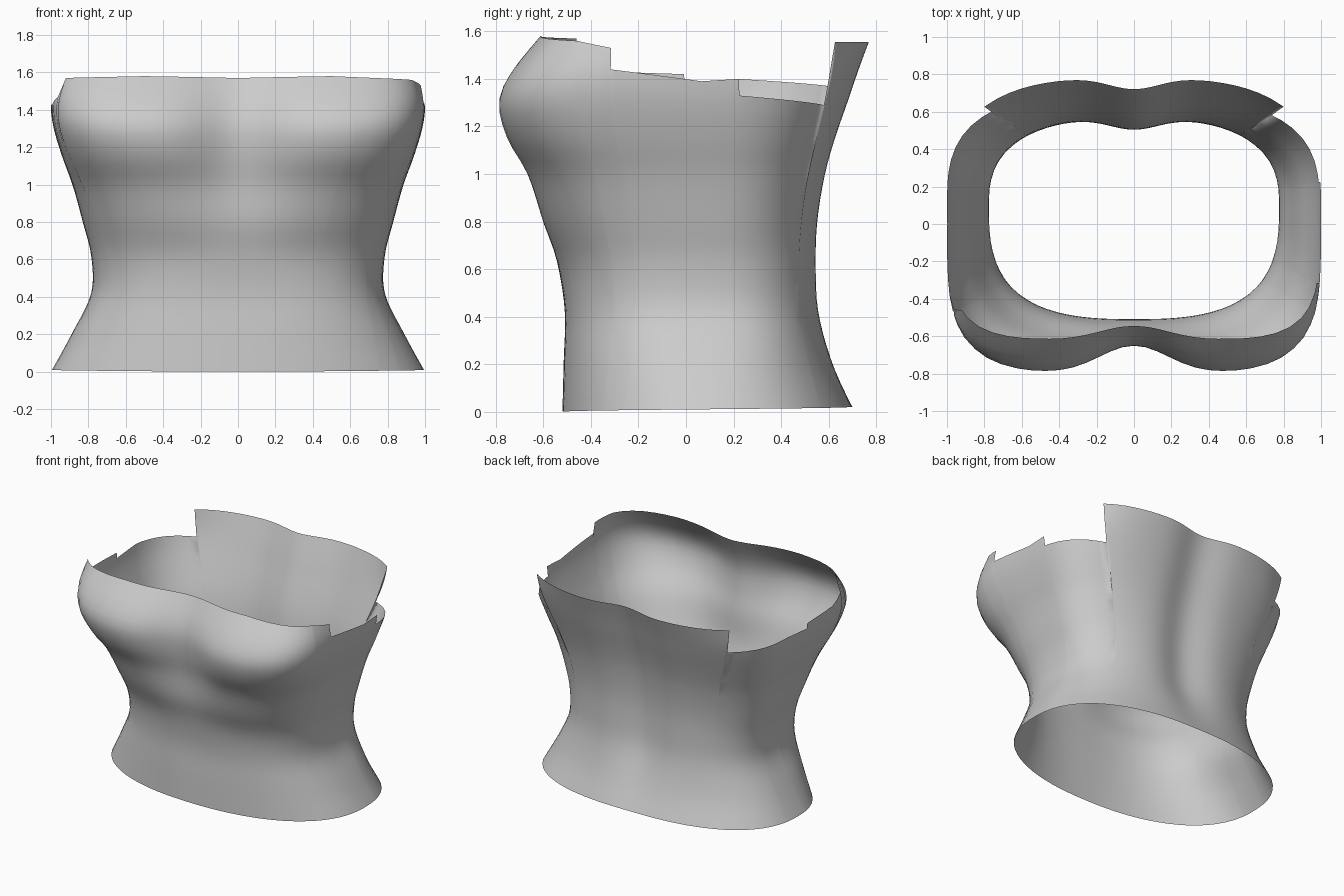
import bpy, bmesh
from math import sin, cos, pi, radians, exp

cube = bpy.data.objects.get("Cube")
if cube:
    bpy.data.objects.remove(cube)

CENTRE_Y = 0.1
ROWS, COLS = 30, 90

# Body sections: height, half width,
# front depth, squareness, groove, then back depth, squareness, groove
SECTIONS = [
    (0.0, 1.0, 0.62, 2.3, 0, 0.61, 2.4, 0),
    (0.2, 0.89, 0.615, 2.5, 0, 0.53, 2.4, 0.02),
    (0.42, 0.785, 0.61, 2.8, 0, 0.475, 2.6, 0.05),
    (0.62, 0.785, 0.64, 2.9, 0, 0.465, 2.6, 0.06),
    (0.8, 0.83, 0.72, 3, 0.03, 0.47, 2.6, 0.06),
    (1.0, 0.885, 0.79, 3.4, 0.08, 0.50, 2.7, 0.06),
    (1.15, 0.94, 0.87, 4, 0.13, 0.54, 2.8, 0.06),
    (1.3, 0.985, 0.9, 4.5, 0.15, 0.59, 2.9, 0.06),
    (1.42, 1.0, 0.85, 4.8, 0.13, 0.63, 3, 0.06),
    (1.58, 0.98, 0.72, 5, 0.08, 0.69, 3, 0.06),
]

# Upper edge: angle in degrees and height; close pairs make the steps
RIM = [
    (-90, 1.57), (-55, 1.58), (-31, 1.56), (-23, 1.53), (-22.8, 1.44),
    (-2, 1.39), (7, 1.4), (7.2, 1.33), (33.2, 1.29), (33.4, 1.555),
    (146.6, 1.555), (146.8, 1.37), (173, 1.4), (186, 1.38), (186.2, 1.42),
    (203, 1.43), (210, 1.47), (211.4, 1.57), (235, 1.58), (270, 1.57),
]


def section_at(z):
    """Smooth interpolation of the section parameters."""
    last = len(SECTIONS) - 2
    i = max([k for k in range(last + 1) if SECTIONS[k][0] <= z], default=0)
    b, c = SECTIONS[i], SECTIONS[i + 1]
    a, d = SECTIONS[max(i - 1, 0)], SECTIONS[min(i + 2, last + 1)]
    h = c[0] - b[0]
    u = (z - b[0]) / h
    out = []
    for k in range(1, len(b)):
        m0 = h * (c[k] - a[k]) / (c[0] - a[0])
        m1 = h * (d[k] - b[k]) / (d[0] - b[0])
        out.append(b[k] * (1 + 2 * u) * (1 - u) ** 2 + m0 * u * (1 - u) ** 2
                   + c[k] * u * u * (3 - 2 * u) + m1 * u * u * (u - 1))
    return out


def surface(angle, z):
    """Rounded-square outline with a soft centre groove front and back."""
    width, fd, fn, fg, bd, bn, bg = section_at(z)
    c, s = cos(angle), sin(angle)
    depth, n, groove, spread = (fd, fn, fg, 0.26) if s < 0 else (bd, bn, bg, 0.19)
    r = ((abs(c) / width) ** n + (abs(s) / depth) ** n) ** (-1 / n)
    x, y = r * c, r * s
    dent = groove * exp(-(x / spread) ** 2)
    y += dent if s < 0 else -dent
    return x, y + CENTRE_Y, z


def rim_height(deg):
    for (a, za), (b, zb) in zip(RIM, RIM[1:]):
        if a <= deg <= b:
            return za + (zb - za) * (deg - a) / (b - a)


# Fabric shell, open at the top and bottom
angles = {-90 + 360 * i / COLS for i in range(COLS)} | {a for a, _ in RIM[:-1]}
bm = bmesh.new()
columns = []
for deg in sorted(angles):
    t = radians(deg)
    low, high = 0.01 + 0.01 * sin(t), rim_height(deg)
    columns.append([bm.verts.new(surface(t, low + (high - low) * k / ROWS))
                    for k in range(ROWS + 1)])
for left, right in zip(columns, columns[1:] + columns[:1]):
    for k in range(ROWS):
        bm.faces.new((left[k], right[k], right[k + 1], left[k + 1])).smooth = True

mesh = bpy.data.meshes.new("strapless_top")
bm.to_mesh(mesh)
bm.free()
top = bpy.data.objects.new("strapless_top", mesh)
bpy.context.collection.objects.link(top)

# Plain light grey fabric
fabric = bpy.data.materials.new("light_grey_fabric")
fabric.use_nodes = True
grey = (0.6, 0.6, 0.6, 1)
fabric.diffuse_color = grey
fabric.node_tree.nodes["Principled BSDF"].inputs["Base Color"].default_value = grey
mesh.materials.append(fabric)
